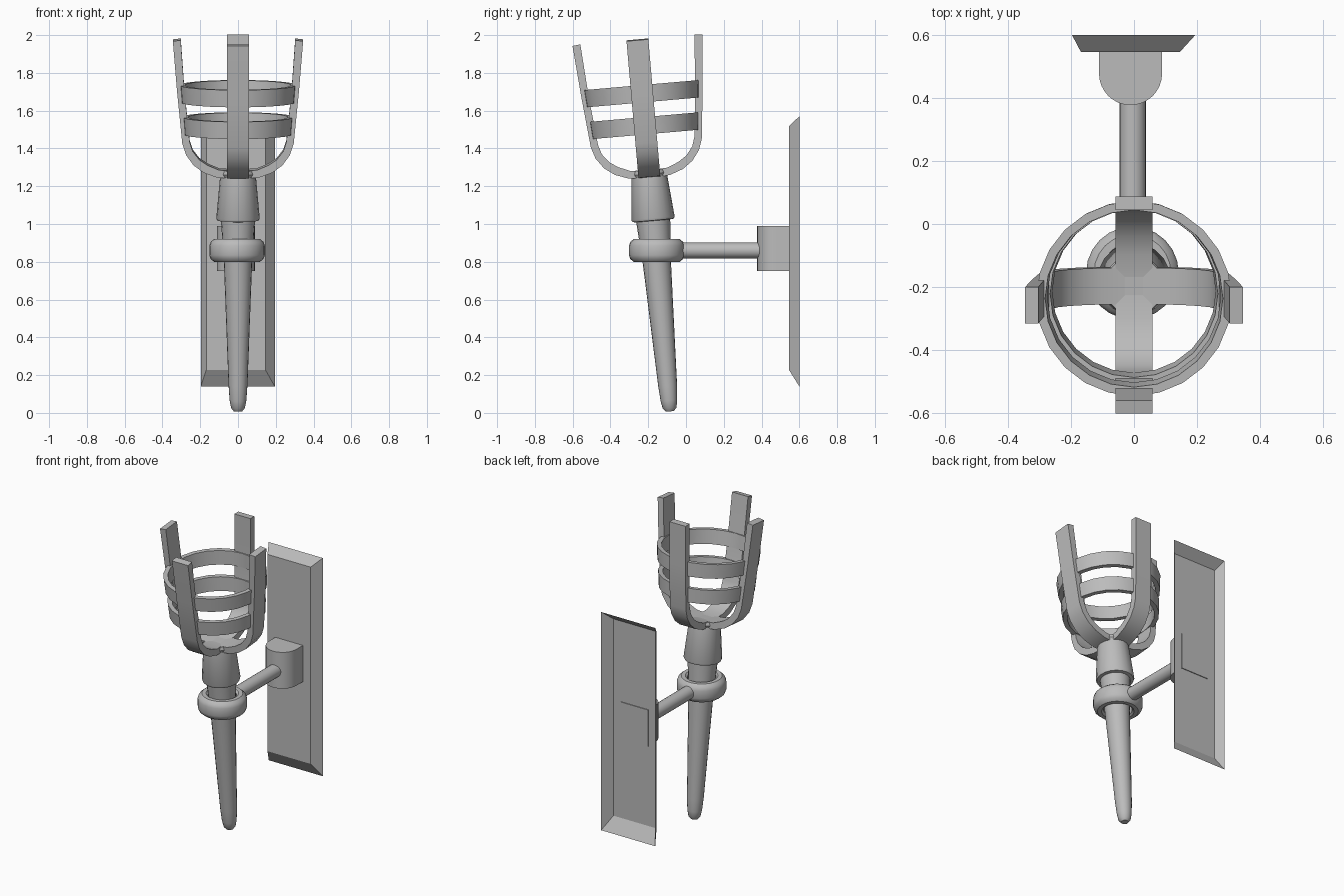
import bpy, bmesh, math
from mathutils import Matrix, Vector

cube = bpy.data.objects.get("Cube")
if cube:
    bpy.data.objects.remove(cube, do_unlink=True)

GREY = (0.5, 0.5, 0.5, 1.0)
metal = bpy.data.materials.new("grey_metal")
metal.use_nodes = True
metal.diffuse_color = GREY
metal.node_tree.nodes["Principled BSDF"].inputs["Base Color"].default_value = GREY

# The torch leans forward out of its holder
LEAN = Matrix.Translation((0, -0.085, 0.005)) @ Matrix.Rotation(math.radians(5), 4, "X")


def finish(name, bm, matrix=Matrix(), smooth=None, closed=True):
    """Turn a bmesh into a named object with the metal material."""
    if closed:
        bmesh.ops.recalc_face_normals(bm, faces=bm.faces)
    bm.transform(matrix)
    mesh = bpy.data.meshes.new(name)
    bm.to_mesh(mesh)
    bm.free()
    mesh.materials.append(metal)
    obj = bpy.data.objects.new(name, mesh)
    bpy.context.collection.objects.link(obj)
    if smooth:
        bpy.ops.object.select_all(action="DESELECT")
        obj.select_set(True)
        bpy.context.view_layer.objects.active = obj
        bpy.ops.object.shade_smooth_by_angle(angle=math.radians(smooth))
    return obj


def lathe(name, profile, sides, matrix=Matrix(), loop=False, smooth=35):
    """Revolve (radius, height) points; loop=True closes the profile into a ring."""
    bm = bmesh.new()
    rows = []
    for r, z in profile:
        angles = [2 * math.pi * i / sides for i in range(sides)]
        rows.append([bm.verts.new((r * math.cos(a), r * math.sin(a), z)) for a in angles])
    pairs = list(zip(rows, rows[1:]))
    if loop:
        pairs.append((rows[-1], rows[0]))
    else:
        bm.faces.new(rows[0])
        bm.faces.new(rows[-1])
    for low, high in pairs:
        for i in range(sides):
            j = (i + 1) % sides
            bm.faces.new((low[i], low[j], high[j], high[i]))
    return finish(name, bm, matrix, smooth)


def extrude_outline(bm, points, offset):
    """Add a solid by pushing a flat outline along an offset."""
    face = bm.faces.new([bm.verts.new(p) for p in points])
    result = bmesh.ops.extrude_face_region(bm, geom=[face], use_keep_orig=True)
    moved = [v for v in result["geom"] if isinstance(v, bmesh.types.BMVert)]
    bmesh.ops.translate(bm, verts=moved, vec=offset)


# Tapered handle with rounded foot
lathe("handle", [(0.022, 0.003), (0.036, 0.02), (0.044, 0.06), (0.05, 0.14),
                 (0.075, 0.8), (0.092, 1.04)], 20, LEAN)

# Flared collar with a small bevel at its lower edge
lathe("collar", [(0.085, 1.015), (0.11, 1.018), (0.115, 1.03), (0.095, 1.25)], 20, LEAN)

# Hub joining the prongs
lathe("basket_hub", [(0.088, 1.24), (0.1, 1.265), (0.095, 1.285)], 12, LEAN)

# Four curved basket prongs
outer = [(0, 1.24), (0.11, 1.25), (0.18, 1.275), (0.235, 1.315),
         (0.275, 1.37), (0.295, 1.43), (0.322, 1.7), (0.345, 1.975)]
inner = [(0.303, 1.98), (0.283, 1.7), (0.256, 1.44), (0.24, 1.39),
         (0.205, 1.345), (0.16, 1.315), (0.1, 1.29), (0, 1.283)]
bm = bmesh.new()
WIDTH = 0.116
for k in range(4):
    turn = Matrix.Rotation(k * math.pi / 2, 3, "Z")
    outline = [turn @ Vector((r, -WIDTH / 2, z)) for r, z in outer + inner]
    extrude_outline(bm, outline, turn @ Vector((0, WIDTH, 0)))
finish("basket_prongs", bm, LEAN, 30)

# Two bands around the basket
for name, radius, low in (("lower_band", 0.291, 1.475), ("upper_band", 0.307, 1.645)):
    top = low + 0.092
    lathe(name, [(radius - 0.004, low), (radius + 0.003, top),
                 (radius - 0.025, top), (radius - 0.032, low)], 24, LEAN, loop=True)

# Upright holder ring with bevelled rims
lathe("holder_ring", [(0.085, -0.05), (0.097, -0.06), (0.122, -0.06), (0.14, -0.045),
                      (0.147, -0.025), (0.147, 0.025), (0.14, 0.045), (0.122, 0.06),
                      (0.097, 0.06), (0.085, 0.05)], 24,
      Matrix.Translation((-0.005, -0.155, 0.86)), loop=True)

# Horizontal arm
lathe("arm", [(0.042, 0), (0.042, 0.41)], 20,
      Matrix.Translation((-0.004, -0.02, 0.86)) @ Matrix.Rotation(-math.pi / 2, 4, "X"))

# Round-fronted mounting block
bm = bmesh.new()
arc = [math.pi * (1 + i / 16) for i in range(17)]
outline = [(-0.011 + 0.1 * math.cos(a), 0.477 + 0.1 * math.sin(a), 0.752) for a in arc]
outline += [(0.089, 0.55, 0.752), (-0.111, 0.55, 0.752)]
extrude_outline(bm, outline, (0, 0, 0.238))
finish("mounting_block", bm, smooth=35)

# Wall plate: bevelled shell, open at the back
bm = bmesh.new()


def rectangle(x0, x1, z0, z1, y):
    return [bm.verts.new(p) for p in ((x0, y, z0), (x1, y, z0), (x1, y, z1), (x0, y, z1))]


front = rectangle(-0.168, 0.145, 0.228, 1.518, 0.545)
back = rectangle(-0.197, 0.195, 0.14, 1.57, 0.6)
bm.faces.new(front)
for i in range(4):
    j = (i + 1) % 4
    bm.faces.new((front[j], front[i], back[i], back[j]))
finish("wall_plate", bm, closed=False)
